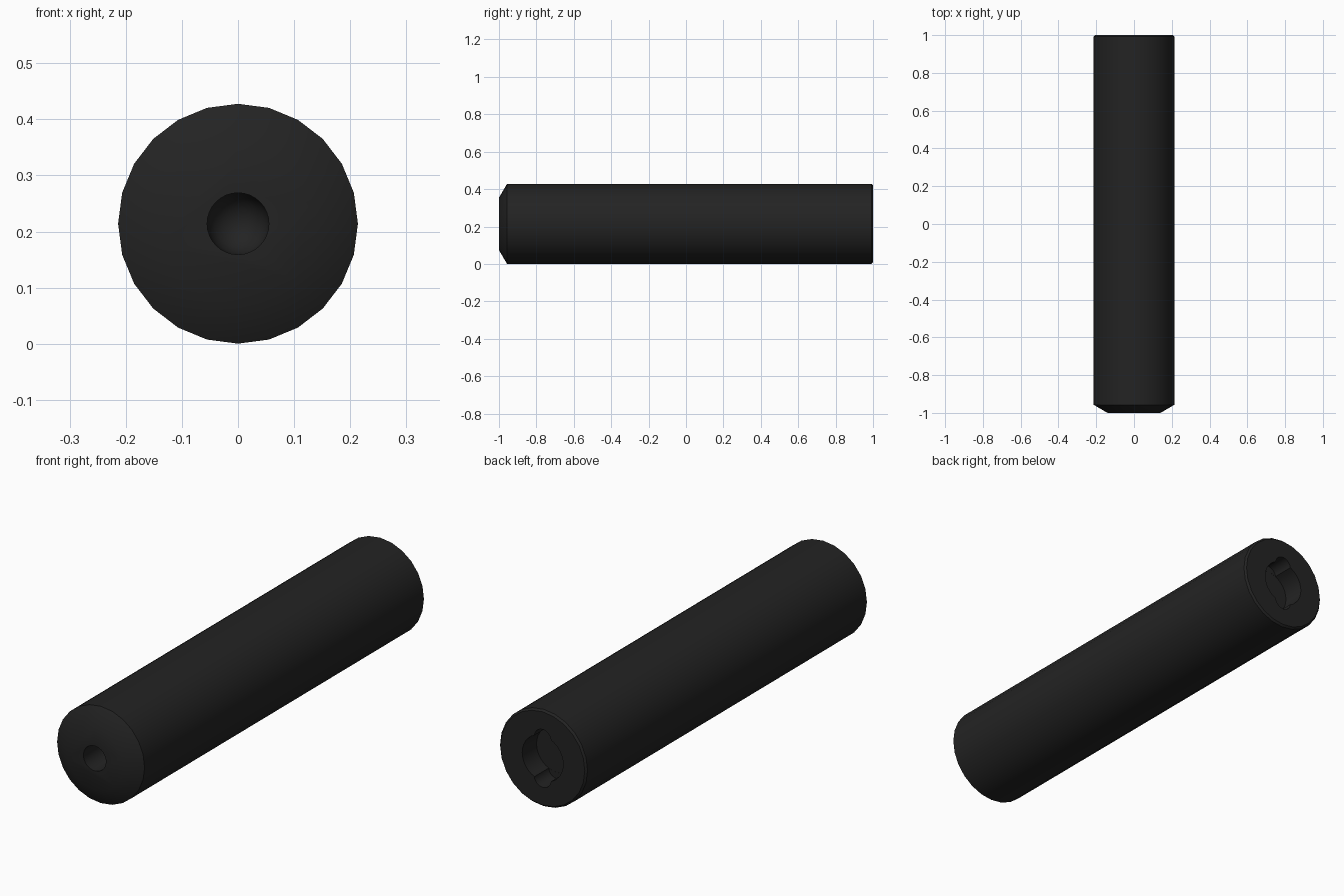
import bpy, bmesh, math

if "Cube" in bpy.data.objects:
    bpy.data.objects.remove(bpy.data.objects["Cube"])

CZ = 0.214   # axis height
R = 0.2137   # body radius

mat = bpy.data.materials.new("matte_black")
mat.diffuse_color = (0.0168, 0.0168, 0.0168, 1)
mat.use_nodes = True
mat.node_tree.nodes["Principled BSDF"].inputs["Base Color"].default_value = mat.diffuse_color


def lathe(name, profile, sides, z=CZ):
    """Closed solid from (radius, y) points turned around the y axis."""
    bm = bmesh.new()
    rings = []
    for r, y in profile:
        rings.append([bm.verts.new((r * math.sin(2 * math.pi * i / sides), y,
                                    z + r * math.cos(2 * math.pi * i / sides)))
                      for i in range(sides)])
    for a, b in zip(rings, rings[1:]):
        for i in range(sides):
            j = (i + 1) % sides
            bm.faces.new((a[i], a[j], b[j], b[i]))
    bm.faces.new(rings[0])
    bm.faces.new(rings[-1])
    bmesh.ops.recalc_face_normals(bm, faces=bm.faces)
    me = bpy.data.meshes.new(name)
    bm.to_mesh(me)
    bm.free()
    ob = bpy.data.objects.new(name, me)
    bpy.context.collection.objects.link(ob)
    me.materials.append(mat)
    return ob


def cut(target, cutter):
    """Subtract the cutter and remove it."""
    bpy.context.view_layer.objects.active = target
    mod = target.modifiers.new("cut", 'BOOLEAN')
    mod.operation = 'DIFFERENCE'
    mod.solver = 'EXACT'
    mod.object = cutter
    bpy.ops.object.modifier_apply(modifier=mod.name)
    bpy.data.objects.remove(cutter)


# Tube body: bevelled nose at the front, fine edge break at the back
body = lathe("tube_body", [(0.14, -1.0), (R, -0.957), (R, 0.992), (R - 0.008, 1.0)], 24)

# Front bore with a rounded end
b = 0.055
bore = [(b, -1.1)] + [(b * math.cos(math.radians(t)), -0.75 + b * math.sin(math.radians(t)))
                      for t in (0, 20, 40, 60, 80)]
cut(body, lathe("bore_cutter", bore, 32))

# Rear recess with a round notch above and below
cut(body, lathe("recess_cutter", [(0.1, 0.9), (0.1, 1.1)], 32))
for s in (-1, 1):
    cut(body, lathe("notch_cutter", [(0.041, 0.9005), (0.041, 1.1)], 20, CZ + s * 0.087))

# Smooth shading with crisp edges
bpy.ops.object.select_all(action='DESELECT')
body.select_set(True)
bpy.context.view_layer.objects.active = body
bpy.ops.object.shade_smooth_by_angle(angle=math.radians(40))
